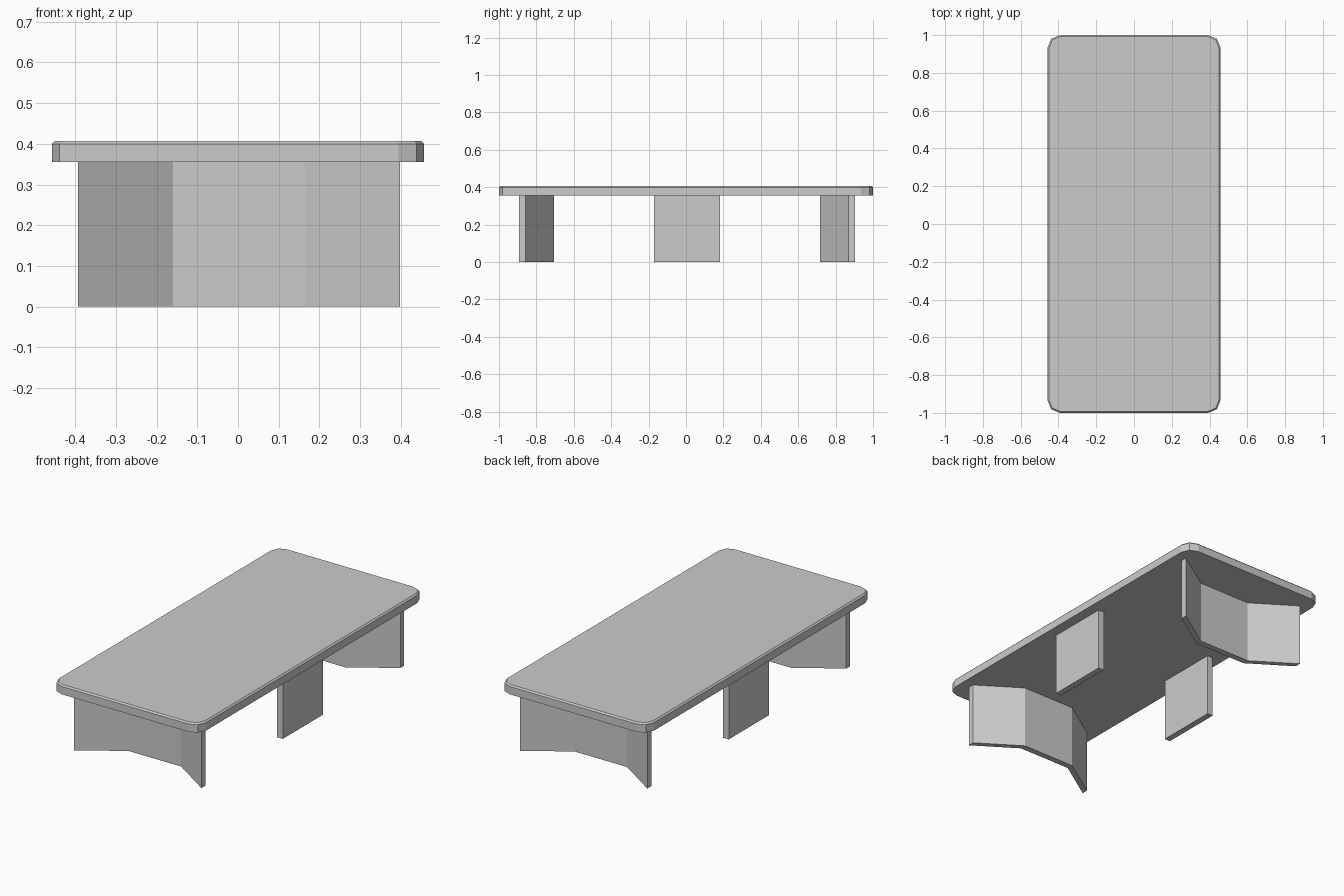
import bpy, bmesh
from math import sin, cos, pi

if "Cube" in bpy.data.objects:
    bpy.data.objects.remove(bpy.data.objects["Cube"])

HX, HY, R = 0.4575, 1.0, 0.065      # table top half sizes and corner radius
Z_LEG, Z_EDGE, Z_TOP = 0.355, 0.399, 0.407
CX, CY = 0.0025, 0.0055             # centre of the leg group
T = 0.035                           # panel thickness


def prism(name, outline, z0, z1):
    """Extrude a closed 2D outline from z0 to z1."""
    bm = bmesh.new()
    face = bm.faces.new([bm.verts.new((x, y, z0)) for x, y in outline])
    ext = bmesh.ops.extrude_face_region(bm, geom=[face])
    for v in ext["geom"]:
        if isinstance(v, bmesh.types.BMVert):
            v.co.z = z1
    bmesh.ops.recalc_face_normals(bm, faces=bm.faces)
    me = bpy.data.meshes.new(name)
    bm.to_mesh(me)
    bm.free()
    ob = bpy.data.objects.new(name, me)
    bpy.context.collection.objects.link(ob)
    return ob


# Table top: rounded rectangle with two-segment corners
outline = []
for i, (sx, sy) in enumerate([(1, 1), (-1, 1), (-1, -1), (1, -1)]):
    for k in range(3):
        a = i * pi / 2 + k * pi / 4
        outline.append((sx * (HX - R) + R * cos(a), sy * (HY - R) + R * sin(a)))
top = prism("table_top", outline, Z_LEG, Z_TOP)

# Small chamfer around the upper rim
bm = bmesh.new()
bm.from_mesh(top.data)
rim = [e for e in bm.edges if all(v.co.z > Z_EDGE for v in e.verts)]
bmesh.ops.bevel(bm, geom=rim, offset=Z_TOP - Z_EDGE, segments=1,
                profile=0.5, affect='EDGES')
bm.to_mesh(top.data)
bm.free()

# End legs: panels folded inward at the middle
path = [(-0.3955, 0.898), (-0.1625, 0.745), (0.1625, 0.745), (0.3955, 0.898)]
for name, s in (("front_leg", -1), ("back_leg", 1)):
    pts = path + [(x, y - T) for x, y in reversed(path)]
    prism(name, [(CX + x, CY + s * y) for x, y in pts], 0, Z_LEG)

# Side legs: flat upright panels
for name, s in (("left_leg", -1), ("right_leg", 1)):
    pts = [(0.3955, -0.177), (0.3955, 0.177), (0.3955 - T, 0.177), (0.3955 - T, -0.177)]
    prism(name, [(CX + s * x, CY + y) for x, y in pts], 0, Z_LEG)
